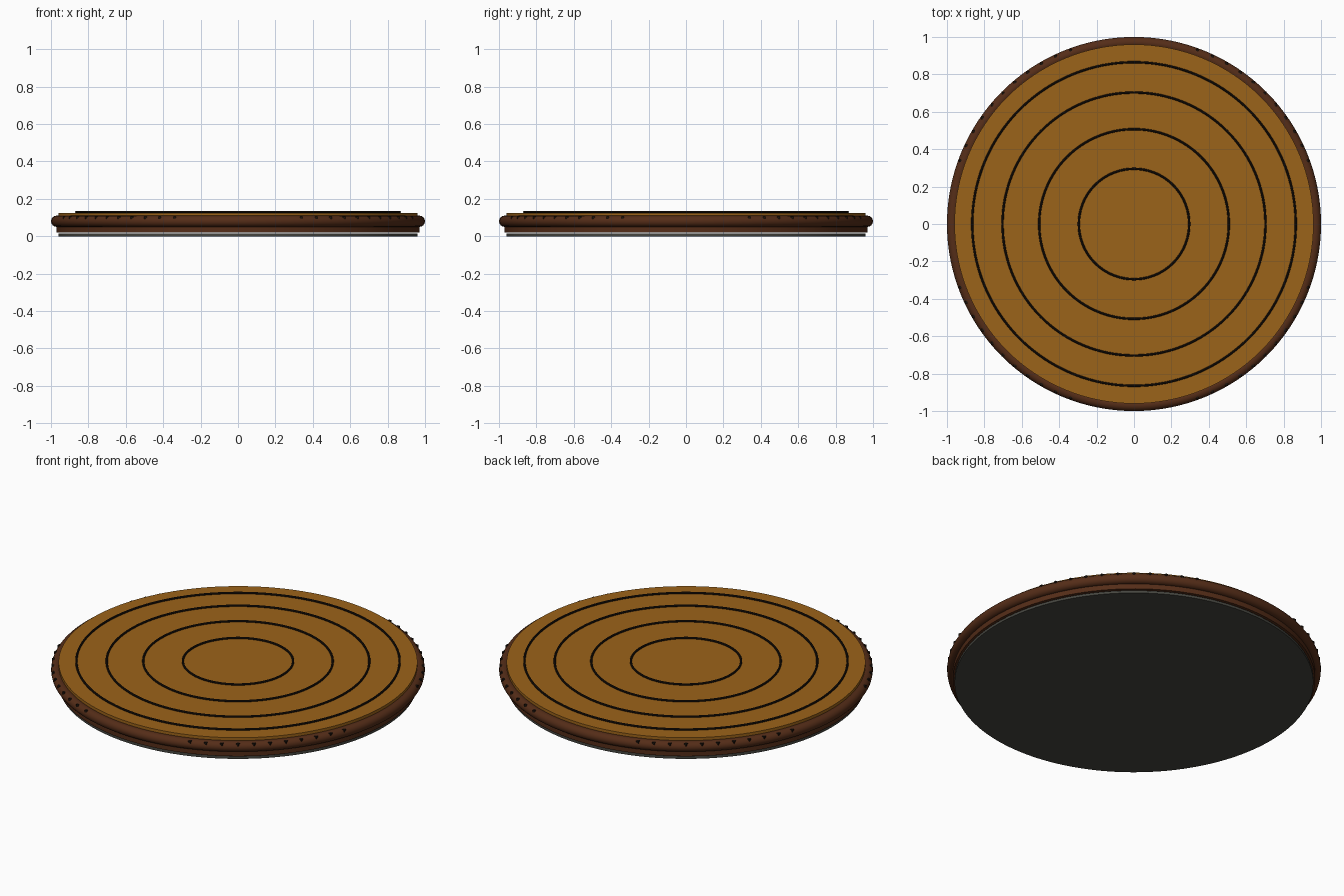
import bpy
from math import cos, sin, radians

if "Cube" in bpy.data.objects:
    bpy.data.objects.remove(bpy.data.objects["Cube"])


def material(name, rgb):
    m = bpy.data.materials.new(name)
    m.diffuse_color = (*rgb, 1)
    m.use_nodes = True
    m.node_tree.nodes["Principled BSDF"].inputs["Base Color"].default_value = m.diffuse_color
    return m


gold = material("golden_wood", (0.33, 0.125, 0.01))
brown = material("dark_wood", (0.09, 0.026, 0.009))
black = material("inlay", (0.012, 0.007, 0.004))
grey = material("felt", (0.06, 0.06, 0.05))


def finish(name, mat):
    ob = bpy.context.object
    ob.name = name
    ob.data.materials.append(mat)
    bpy.ops.object.shade_smooth_by_angle(angle=radians(35))
    return ob


def disc(name, r, z0, z1, mat):
    bpy.ops.mesh.primitive_cylinder_add(vertices=128, radius=r, depth=z1 - z0,
                                        location=(0, 0, (z0 + z1) / 2))
    return finish(name, mat)


def ring(name, r, minor, z, mat, sides=16):
    bpy.ops.mesh.primitive_torus_add(major_radius=r, minor_radius=minor, location=(0, 0, z),
                                     major_segments=128, minor_segments=sides)
    return finish(name, mat)


# Stacked round layers
disc("base_pad", 0.96, 0.0, 0.015, grey)
disc("body", 0.97, 0.02, 0.10, brown)
disc("top_panel", 0.96, 0.10, 0.125, gold)

# Rounded rim
ring("rim", 0.97, 0.03, 0.08, brown)

# Concentric inlay rings on the top
for i, r in enumerate((0.295, 0.507, 0.703, 0.865)):
    ring(f"inlay_ring_{i + 1}", r, 0.006, 0.13, black, 8)

# Small square studs, emerging from the rim on the diagonals
for q in range(4):
    for i in range(4, 15):
        a = radians(q * 90 + i * 5)
        bpy.ops.mesh.primitive_cube_add(size=0.015, location=(0.989 * cos(a), 0.989 * sin(a), 0.099))
        finish("rim_stud", black)
